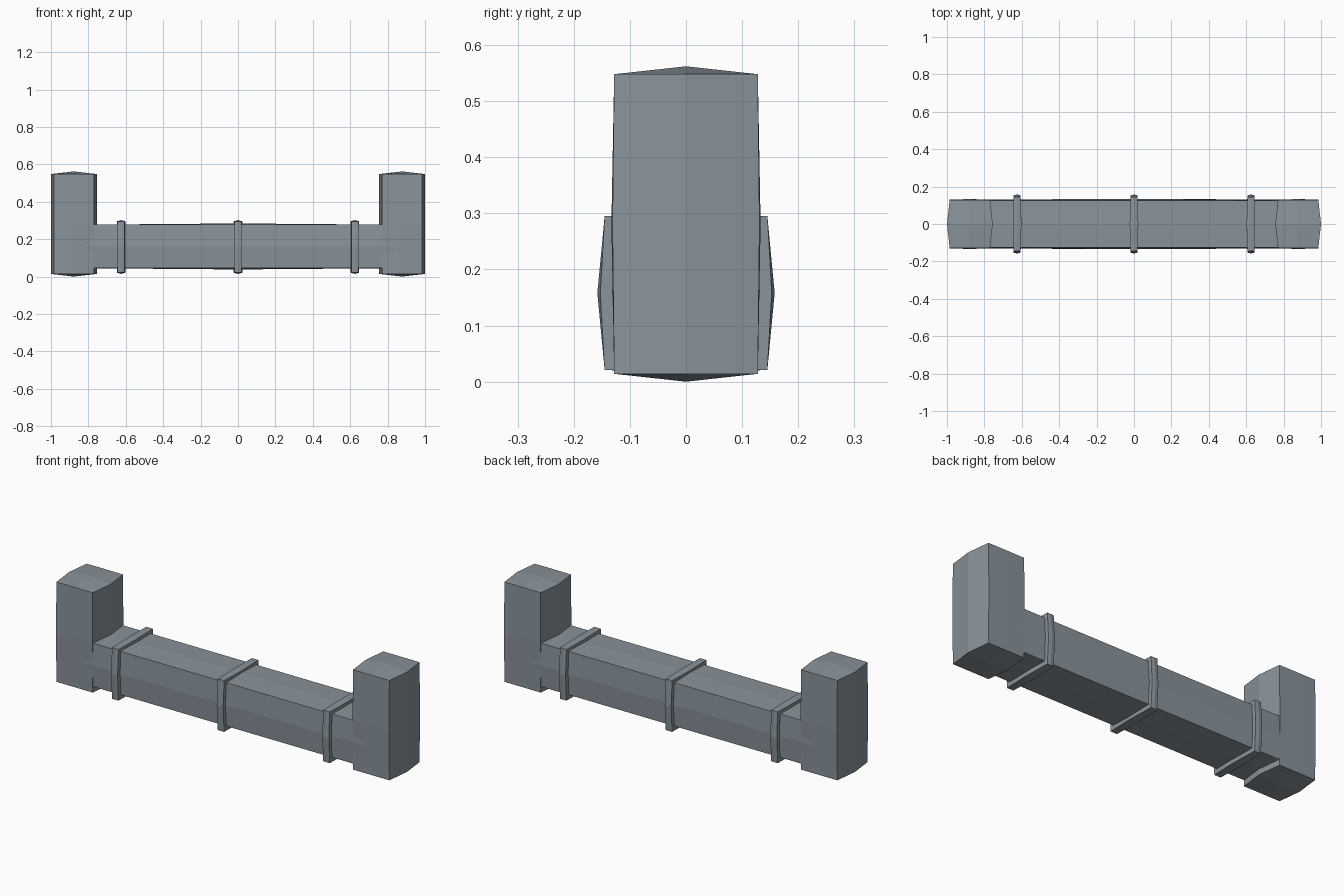
import bpy, bmesh

if "Cube" in bpy.data.objects:
    bpy.data.objects.remove(bpy.data.objects["Cube"])

steel = bpy.data.materials.new("blue_grey_steel")
steel.diffuse_color = (0.25, 0.295, 0.33, 1)
steel.use_nodes = True
steel.node_tree.nodes["Principled BSDF"].inputs["Base Color"].default_value = steel.diffuse_color

# Share of the face-centre bulge that the edge midpoints get:
# end faces are ridged at y=0, side faces at mid height, top is a pyramid
EDGE = (1.0, 0.6, 0.0)


def bulged_box(name, centre, half, bulge):
    """Box whose faces swell slightly to a point or ridge in the middle."""
    bm = bmesh.new()
    bmesh.ops.create_cube(bm, size=2)
    bmesh.ops.subdivide_edges(bm, edges=bm.edges[:], cuts=1, use_grid_fill=True)
    for v in bm.verts:
        u = [round(c) for c in v.co]
        for a in range(3):
            b, c = (a + 1) % 3, (a + 2) % 3
            if u[b] == 0 and u[c] == 0:
                swell = bulge[a]
            elif u[b] == 0:
                swell = bulge[a] * EDGE[a]
            else:
                swell = 0
            v.co[a] = centre[a] + u[a] * (half[a] + swell)
    # Split the outer quads from corner to face centre
    mesh = bpy.data.meshes.new(name)
    bmesh.ops.recalc_face_normals(bm, faces=bm.faces[:])
    bm.to_mesh(mesh)
    bm.free()
    mesh.materials.append(steel)
    obj = bpy.data.objects.new(name, mesh)
    bpy.context.collection.objects.link(obj)
    return obj


# End posts
for side, label in ((-1, "left"), (1, "right")):
    bulged_box(label + "_post", (side * 0.8775, 0, 0.281),
               (0.1075, 0.128, 0.267), (0.015, 0.005, 0.014))

# Horizontal beam, running into both posts
bulged_box("beam", (0, 0, 0.161), (0.84, 0.126, 0.116), (0.01, 0.008, 0.007))

# Bands around the beam
for x, label in ((-0.625, "left"), (0, "middle"), (0.625, "right")):
    bulged_box(label + "_band", (x, 0, 0.158),
               (0.019, 0.145, 0.137), (0.004, 0.013, 0.007))
